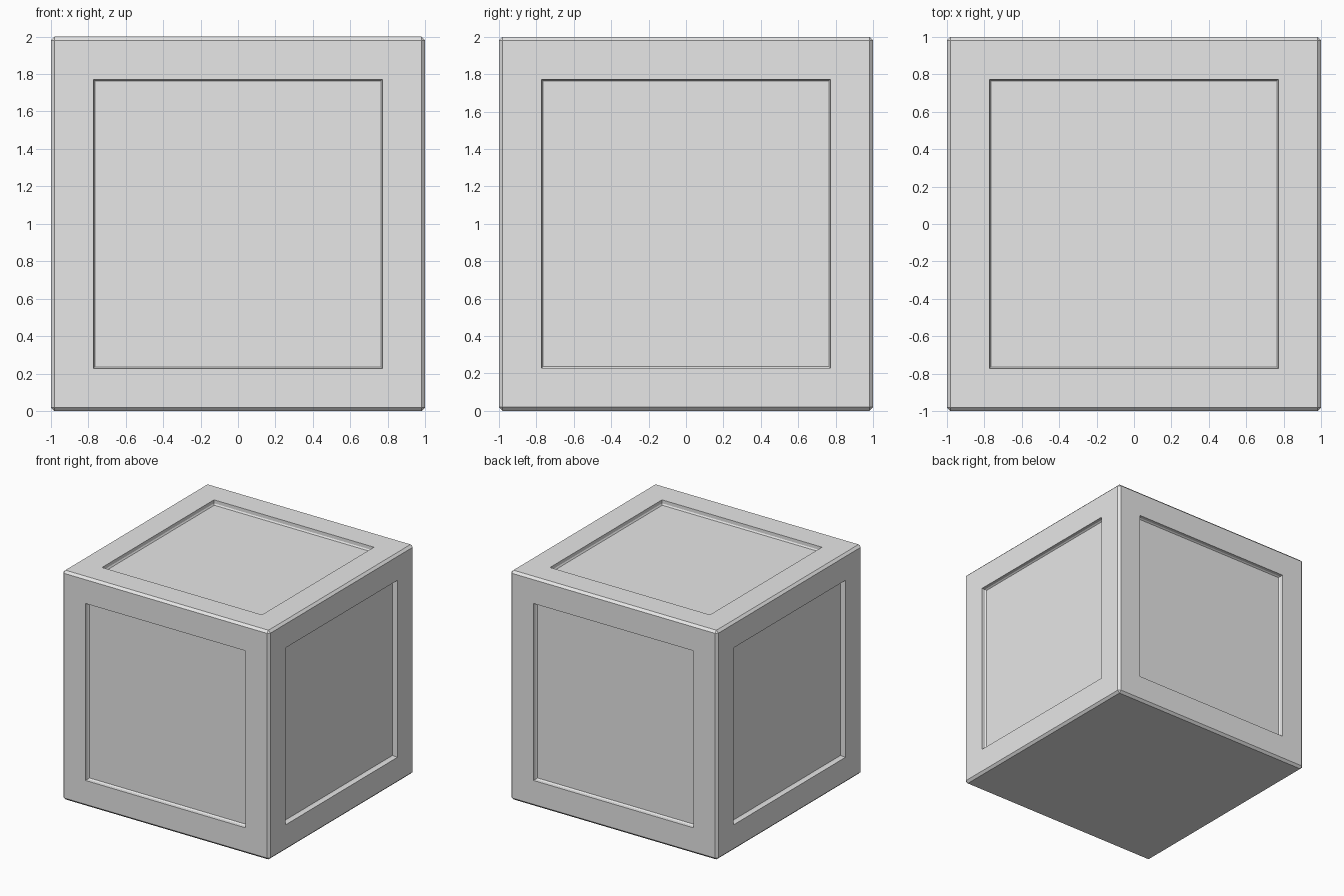
import bpy
import bmesh

old = bpy.data.objects.get("Cube")
if old:
    bpy.data.objects.remove(old, do_unlink=True)

# Plain grey material
grey = bpy.data.materials.new("plain_grey")
grey.use_nodes = True
colour = (0.8, 0.8, 0.8, 1)
grey.diffuse_color = colour
grey.node_tree.nodes["Principled BSDF"].inputs["Base Color"].default_value = colour

# Box body with chamfered edges
bm = bmesh.new()
bmesh.ops.create_cube(bm, size=2)
bmesh.ops.translate(bm, vec=(0, 0, 1), verts=bm.verts)
bmesh.ops.bevel(bm, geom=bm.edges[:], offset=0.02, segments=1, affect="EDGES")
bm.normal_update()

# Recessed panels on every side but the underside
sides = [f for f in bm.faces if f.calc_area() > 1 and f.normal.z > -0.5]


def step(width, depth):
    for face in sides:
        bmesh.ops.inset_region(bm, faces=[face], thickness=width, use_even_offset=True)
        for v in face.verts:
            v.co -= face.normal * depth


step(0.208, 0)       # frame
step(0.0005, 0.03)   # upright wall
step(0.008, 0.012)   # sloped foot of the wall

mesh = bpy.data.meshes.new("panelled_box")
bm.to_mesh(mesh)
bm.free()
mesh.materials.append(grey)
box = bpy.data.objects.new("panelled_box", mesh)
bpy.context.collection.objects.link(box)
